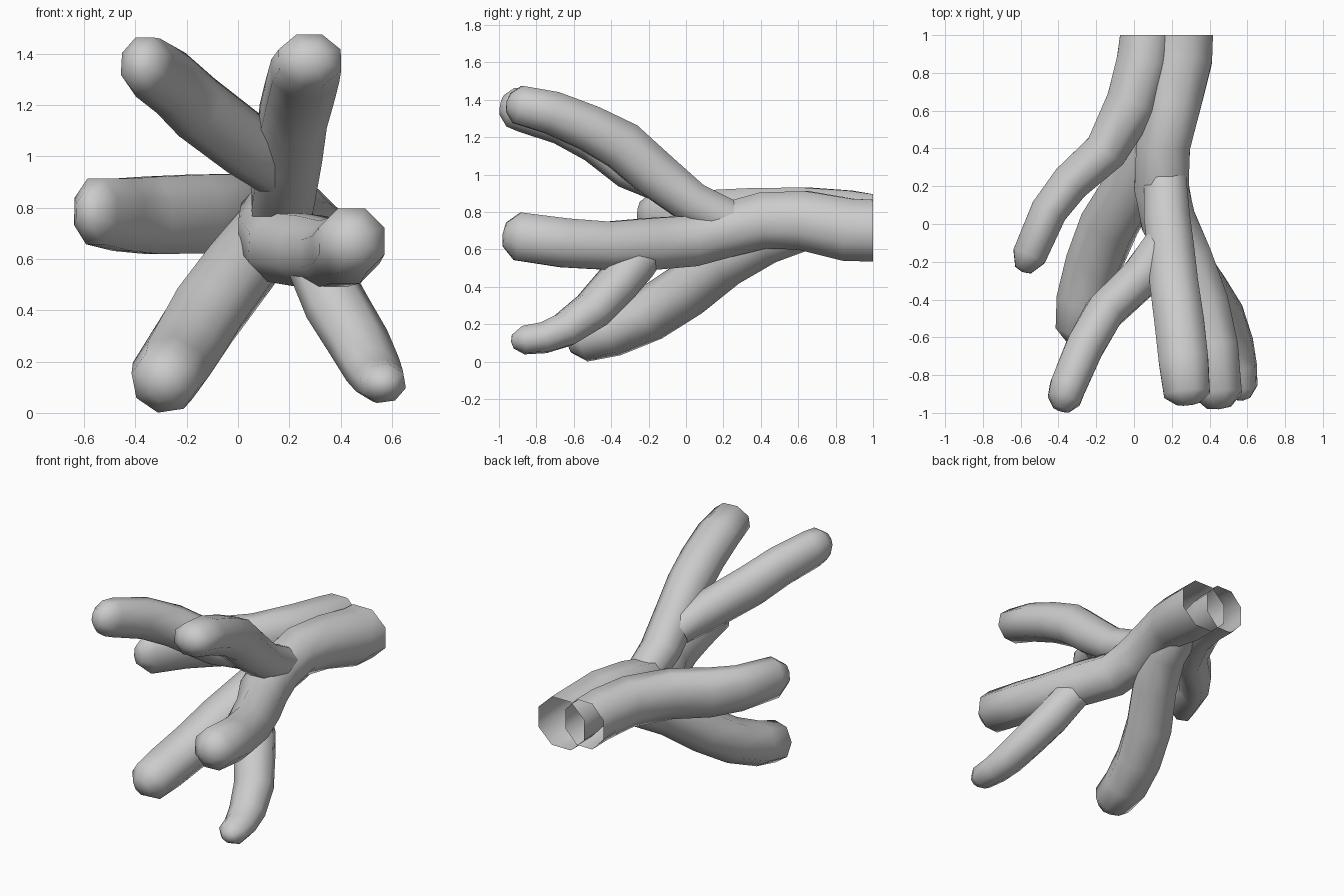
import bpy, bmesh, math
from mathutils import Vector

SIDES = 8


def tube(name, pts, cap=0.07, flat_start=False, turn=0.5):
    """Tapered octagonal tube: pts are (x, y, z, half width, half height)."""
    bm = bmesh.new()
    pos = [Vector(p[:3]) for p in pts]
    rad = [(p[3], p[4]) for p in pts]
    # blunt rounded tip
    end_dir = (pos[-1] - pos[-2]).normalized()
    pos.append(pos[-1] + end_dir * cap)
    rad.append((rad[-1][0] * 0.5, rad[-1][1] * 0.5))
    rings = []
    for i, p in enumerate(pos):
        t = (pos[min(i + 1, len(pos) - 1)] - pos[max(i - 1, 0)]).normalized()
        if i == 0 and flat_start:
            t = Vector((0, -1, 0))
        side = t.cross(Vector((0, 0, 1))).normalized()
        up = side.cross(t)
        ring = []
        for k in range(SIDES):
            a = 2 * math.pi * (k + turn) / SIDES
            w, h = rad[i][0] / 0.95, rad[i][1] / 0.95
            ring.append(bm.verts.new(p + side * w * math.cos(a) + up * h * math.sin(a)))
        rings.append(ring)
    for r0, r1 in zip(rings, rings[1:]):
        for k in range(SIDES):
            n = (k + 1) % SIDES
            bm.faces.new((r0[k], r0[n], r1[n], r1[k]))
    tip = bm.verts.new(pos[-1] + end_dir * 0.012)
    for k in range(SIDES):
        bm.faces.new((rings[-1][k], rings[-1][(k + 1) % SIDES], tip))
    bmesh.ops.recalc_face_normals(bm, faces=bm.faces)
    me = bpy.data.meshes.new(name)
    bm.to_mesh(me)
    bm.free()
    for f in me.polygons:
        f.use_smooth = True
    ob = bpy.data.objects.new(name, me)
    bpy.context.collection.objects.link(ob)
    return ob


# main trunk, open at the back, running forward into the middle right branch
tube("main_trunk", [
    (0.245, 1.0, 0.70, .178, .17), (0.24, .87, 0.705, .178, .172),
    (0.205, .63, 0.755, .152, .162), (0.155, .42, 0.755, .147, .155),
    (0.145, .2, 0.70, .148, .15), (0.18, .02, 0.645, .15, .14),
    (0.28, -.18, 0.63, .137, .142), (0.37, -.42, 0.62, .135, .132),
    (0.42, -.65, 0.635, .135, .135), (0.443, -.9, 0.67, .132, .132)], flat_start=True)

# second trunk, open at the back, curving to the left
tube("left_branch", [
    (0.07, 1.0, 0.74, .148, .16), (0.05, .86, 0.76, .146, .16),
    (-0.01, .64, 0.78, .142, .155), (-0.15, .385, 0.775, .118, .158),
    (-0.335, .22, 0.77, .107, .155), (-0.45, .07, 0.772, .1, .145),
    (-0.555, -.17, 0.785, .093, .132)], cap=0.08, flat_start=True)

# lower branches
tube("lower_left_branch", [
    (0.13, .66, 0.74, .12, .13), (0.09, .42, 0.665, .14, .14),
    (-0.01, .2, 0.54, .147, .14), (-0.13, 0.0, 0.38, .152, .14),
    (-0.21, -.2, 0.25, .147, .138), (-0.265, -.4, 0.165, .142, .135),
    (-0.285, -.56, 0.125, .127, .125)], turn=0.3)
tube("lower_right_branch", [
    (0.27, -.19, 0.61, .09, .09), (0.33, -.27, 0.53, .115, .11),
    (0.385, -.37, 0.415, .125, .11), (0.47, -.50, 0.275, .12, .105),
    (0.525, -.65, 0.17, .11, .094), (0.55, -.76, 0.128, .10, .083),
    (0.565, -.87, 0.115, .088, .075)], cap=0.055, turn=0.3)

# upper branches
tube("upper_right_branch", [
    (0.165, .23, 0.755, .115, .11), (0.175, .03, 0.85, .125, .115),
    (0.20, -.18, 1.015, .128, .13), (0.215, -.34, 1.155, .132, .135),
    (0.24, -.52, 1.25, .135, .125), (0.262, -.72, 1.332, .135, .118),
    (0.28, -.9, 1.375, .125, .105)], cap=0.05)
tube("upper_left_branch", [
    (0.14, -.12, 0.95, .10, .10), (0.03, -.29, 1.045, .11, .125),
    (-0.16, -.47, 1.19, .105, .13), (-0.26, -.65, 1.285, .103, .128),
    (-0.35, -.86, 1.345, .098, .12), (-0.37, -.93, 1.36, .09, .108)], cap=0.055)
